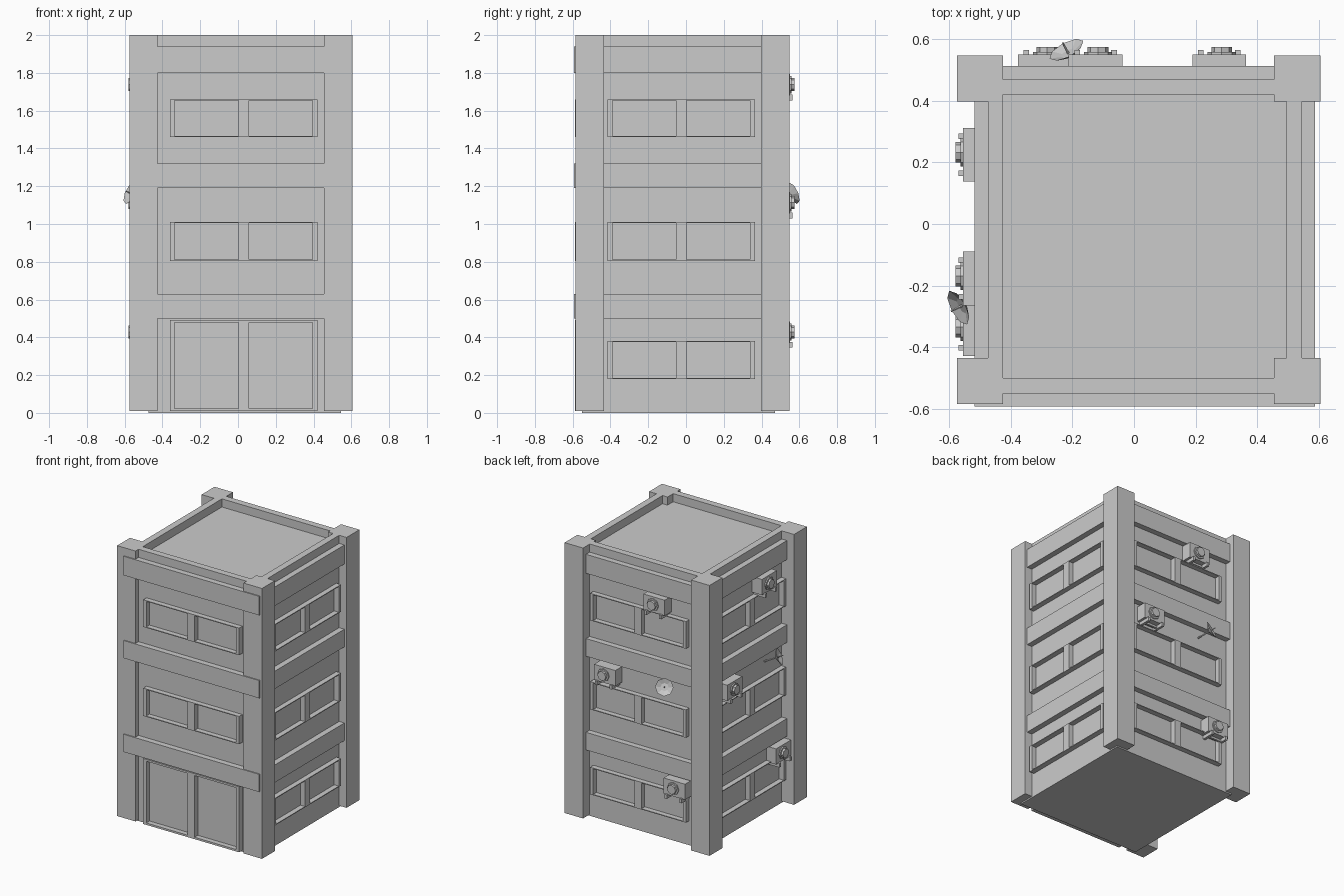
import bpy, bmesh
from math import radians, pi
from mathutils import Matrix, Vector

if "Cube" in bpy.data.objects:
    bpy.data.objects.remove(bpy.data.objects["Cube"])

CENTRE = Vector((0.035, -0.04, 0))   # middle of the tower's square plan
WALL = 0.51                          # wall distance from the middle
BACK, LEFT, FRONT, RIGHT = range(4)  # quarter turns from the back wall


def add_box(bm, x0, x1, y0, y1, z0, z1):
    m = Matrix.Translation(((x0 + x1) / 2, (y0 + y1) / 2, (z0 + z1) / 2))
    m = m @ Matrix.Diagonal((x1 - x0, y1 - y0, z1 - z0, 1))
    return bmesh.ops.create_cube(bm, size=1, matrix=m)["verts"]


def add_cyl(bm, r1, r2, depth, matrix, sides=8):
    """Cone or cylinder whose base sits at the matrix origin, pointing along its z."""
    return bmesh.ops.create_cone(bm, cap_ends=True, segments=sides, radius1=r1, radius2=r2, depth=depth,
                                 matrix=matrix @ Matrix.Translation((0, 0, depth / 2)))["verts"]


def finish(bm, name, matrix=Matrix.Translation(CENTRE)):
    me = bpy.data.meshes.new(name)
    bm.to_mesh(me)
    bm.free()
    ob = bpy.data.objects.new(name, me)
    ob.matrix_world = matrix
    bpy.context.collection.objects.link(ob)
    return ob


def on_wall(side, u, z):
    """Local frame on a wall: x along it, y outward, z up."""
    return (Matrix.Translation(CENTRE) @ Matrix.Rotation(side * pi / 2, 4, 'Z')
            @ Matrix.Translation((u, WALL, z)))


# Tower body with sunken roof inside a parapet
bm = bmesh.new()
add_box(bm, -WALL, WALL, -WALL, WALL, 0, 2)
bm.normal_update()
top = max(bm.faces, key=lambda f: f.calc_center_median().z)
bmesh.ops.inset_region(bm, faces=[top], thickness=0.07)
down = bmesh.ops.extrude_discrete_faces(bm, faces=[top])["faces"][0]
for v in down.verts:
    v.co.z = 1.94
finish(bm, "tower_body")

# Corner pillars
for i, x in enumerate((-0.5, 0.53)):
    for j, y in enumerate((-0.51, 0.473)):
        bm = bmesh.new()
        add_box(bm, x - 0.075, x + 0.075, y - 0.075, y + 0.075, 0.01, 2)
        finish(bm, ("front_", "back_")[j] + ("left", "right")[i] + "_pillar", Matrix.Identity(4))

# Floor bands: one strip per wall
for n, (z0, z1) in enumerate(((0.50, 0.63), (1.19, 1.32), (1.80, 1.94))):
    for side in range(4):
        bm = bmesh.new()
        add_box(bm, -0.5525, 0.5525, -0.03, 0.0425, z0, z1)
        finish(bm, f"floor_band_{n}_{side}", on_wall(side, 0, 0))


def framed_opening(name, side, z0, z1, rail):
    """Two-pane frame standing proud of the wall."""
    bm = bmesh.new()
    w, d = 0.39, 0.038
    for x0, x1 in ((-w, -w + 0.025), (-0.028, 0.028), (w - 0.025, w)):
        add_box(bm, x0, x1, -0.01, d, z0, z1)
    for x0, x1 in ((-w + 0.025, -0.028), (0.028, w - 0.025)):
        add_box(bm, x0, x1, -0.01, d, z0, z0 + rail)
        add_box(bm, x0, x1, -0.01, d, z1 - rail, z1)
    finish(bm, name, on_wall(side, (0, 0, 0.005, -0.015)[side], 0))


# Windows on every side and the double door at the front
for side in range(4):
    for n, (z0, z1) in enumerate(((0.18, 0.38), (0.805, 1.01), (1.46, 1.66))):
        if side == FRONT and n == 0:
            framed_opening("double_door", side, 0.01, 0.492, 0.014)
        else:
            framed_opening(f"window_frame_{side}_{n}", side, z0, z1, 0.006)


def cooling_unit(name, side, u, z):
    bm = bmesh.new()
    add_box(bm, -0.087, 0.087, -0.01, 0.08, 0.025, 0.14)             # casing
    for x in (-0.06, 0.06):                                          # bracket arms
        add_box(bm, x - 0.009, x + 0.009, -0.01, 0.095, 0, 0.03)
    add_box(bm, -0.051, 0.051, 0.03, 0.045, 0.005, 0.02)             # bracket crossbar
    out = Matrix.Translation((0.008, 0.075, 0.083)) @ Matrix.Rotation(-pi / 2, 4, 'X')
    add_cyl(bm, 0.046, 0.046, 0.014, out)                            # fan housing
    add_cyl(bm, 0.034, 0.034, 0.03, out)
    finish(bm, name, on_wall(side, u, z))


def dish(name, side, u, z):
    bm = bmesh.new()
    verts = add_cyl(bm, 0.02, 0.062, 0.022, Matrix.Identity(4))      # bowl
    bm.normal_update()
    rim = max(bm.faces, key=lambda f: f.calc_center_median().z)
    bmesh.ops.inset_region(bm, faces=[rim], thickness=0.035, depth=-0.014)
    add_cyl(bm, 0.005, 0.003, 0.045, Matrix.Translation((0, 0, 0.005)), 6)   # feed
    add_cyl(bm, 0.006, 0.006, 0.095, Matrix.Translation((0, 0, -0.09)), 6)   # wall arm
    aim = Vector((-0.45, 0.85, 0.4)).to_track_quat('Z', 'Y').to_matrix().to_4x4()
    finish(bm, name, on_wall(side, u, z) @ Matrix.Translation((0, 0.078, 0)) @ aim)


# Cooling units and dishes on the back and left walls
for label, side, shift in (("back", BACK, 0), ("left", LEFT, 0.023)):
    for n, (u, z) in enumerate(((-0.325, 0.345), (0.242, 1.03), (-0.16, 1.655))):
        cooling_unit(f"{label}_cooling_unit_{n}", side, u + shift, z)
    dish(f"{label}_dish", side, -0.245 + shift, 1.155)
